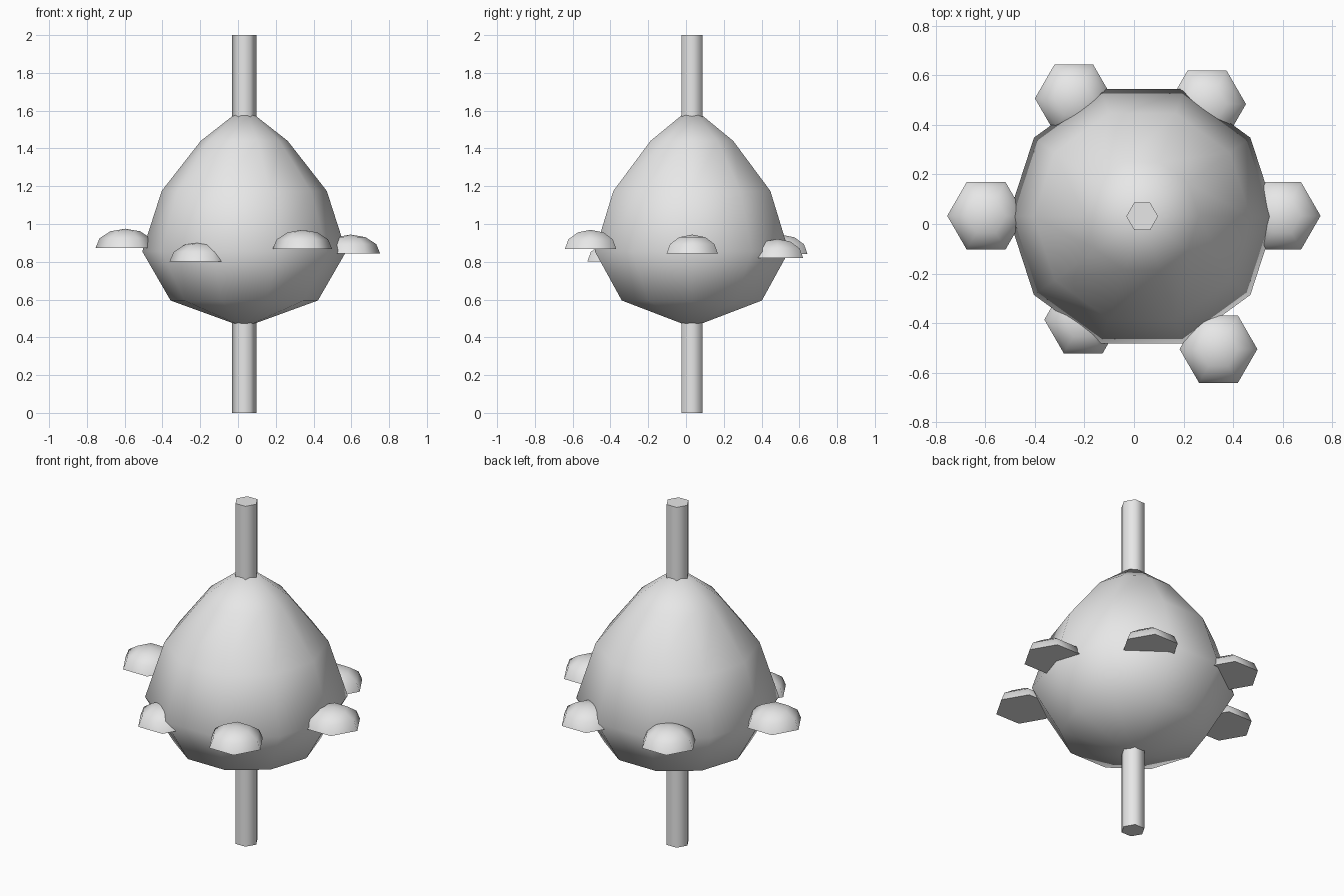
import bpy, bmesh, math

if "Cube" in bpy.data.objects:
    bpy.data.objects.remove(bpy.data.objects["Cube"])

CX, CY = 0.033, 0.031   # axis shared by body and pole

grey = bpy.data.materials.new("plain_grey")
grey.diffuse_color = (0.8, 0.8, 0.8, 1)
grey.use_nodes = True
grey.node_tree.nodes["Principled BSDF"].inputs["Base Color"].default_value = grey.diffuse_color


def lathe(name, profile, sides, location):
    """Spin (radius, z) points around z; zero radius gives a pole, open ends get caps."""
    bm = bmesh.new()
    rings = []
    for r, z in profile:
        n = 1 if r == 0 else sides
        rings.append([bm.verts.new((r * math.cos(2 * math.pi * i / sides),
                                    r * math.sin(2 * math.pi * i / sides), z))
                      for i in range(n)])
    for a, b in zip(rings, rings[1:]):
        for i in range(sides):
            j = (i + 1) % sides
            if len(a) == 1:
                bm.faces.new((a[0], b[j], b[i]))
            elif len(b) == 1:
                bm.faces.new((a[i], a[j], b[0]))
            else:
                bm.faces.new((a[i], a[j], b[j], b[i]))
    for ring, flip in ((rings[0], True), (rings[-1], False)):
        if len(ring) > 1:
            bm.faces.new(ring[::-1] if flip else ring)
    mesh = bpy.data.meshes.new(name)
    bm.to_mesh(mesh)
    bm.free()
    mesh.materials.append(grey)
    obj = bpy.data.objects.new(name, mesh)
    obj.location = location
    bpy.context.collection.objects.link(obj)
    bpy.ops.object.select_all(action='DESELECT')
    obj.select_set(True)
    bpy.context.view_layer.objects.active = obj
    bpy.ops.object.shade_smooth_by_angle(angle=math.radians(65))
    return obj


# Pear-shaped body
lathe("body", [(0, 0.453), (0.39, 0.595), (0.54, 0.855), (0.437, 1.175),
               (0.23, 1.44), (0, 1.62)], 10, (CX, CY, 0))

# Pole running through the body
lathe("pole", [(0.064, 0), (0.064, 2)], 6, (CX, CY, 0))

# Half-dome knobs around the waist, at slightly uneven heights
dome = [(0.157 * math.cos(math.radians(a)), 0.101 * math.sin(math.radians(a)))
        for a in (0, 30, 60)] + [(0, 0.101)]
knobs = {"left": (-0.597, 0.033, 0.874), "right": (0.596, 0.033, 0.843),
         "front_right": (0.341, -0.505, 0.868), "front_left": (-0.205, -0.386, 0.802),
         "back_right": (0.295, 0.484, 0.82), "back_left": (-0.243, 0.507, 0.842)}
for side, place in knobs.items():
    lathe("knob_" + side, dome, 6, place)
